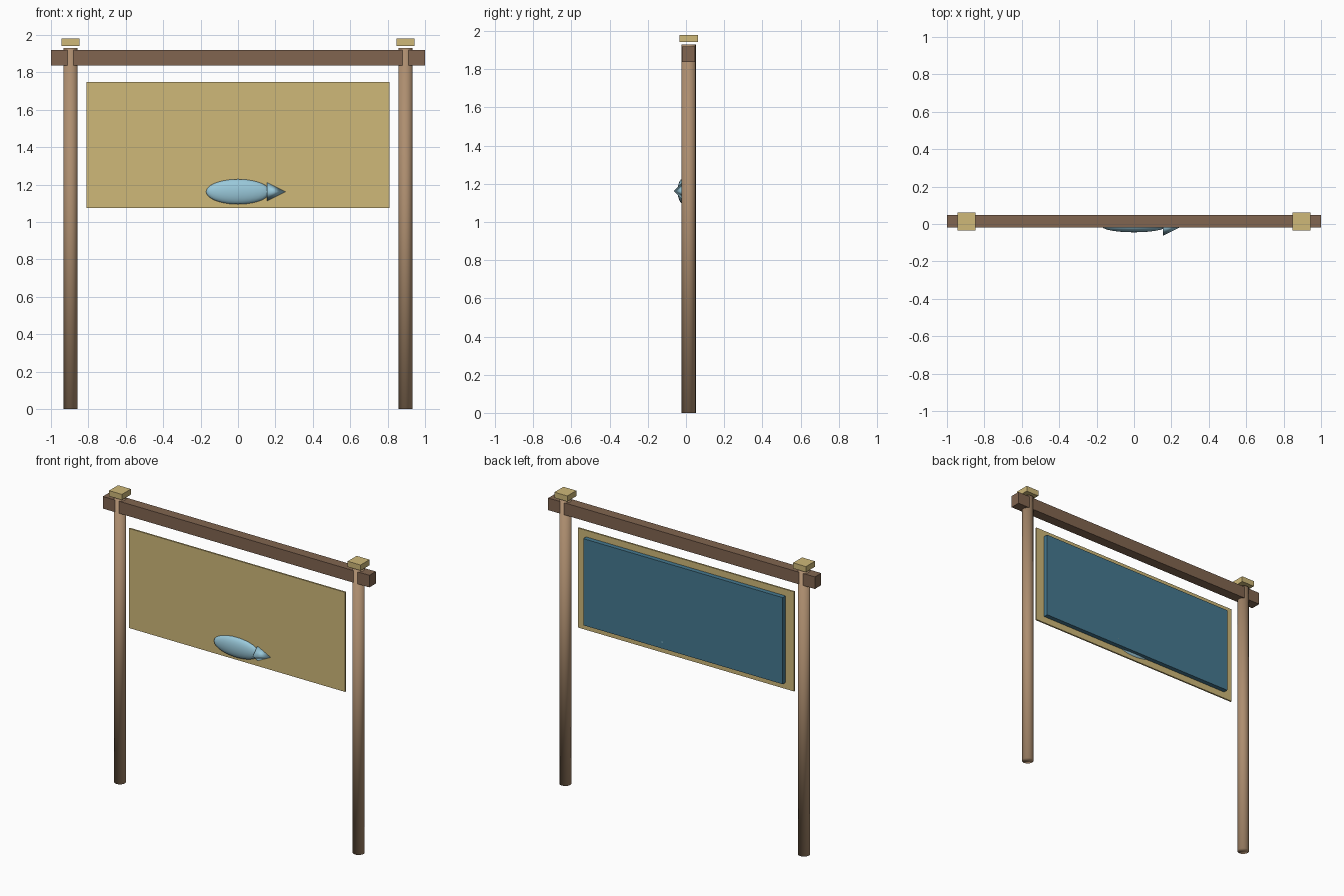
import bpy
from math import pi

if "Cube" in bpy.data.objects:
    bpy.data.objects.remove(bpy.data.objects["Cube"])

YC = 0.014  # centre line of the frame


def material(name, rgb):
    m = bpy.data.materials.new(name)
    m.diffuse_color = (*rgb, 1)
    m.use_nodes = True
    m.node_tree.nodes["Principled BSDF"].inputs["Base Color"].default_value = m.diffuse_color
    return m


POST = material("post_wood", (0.42, 0.27, 0.16))
BEAM = material("beam_wood", (0.22, 0.13, 0.08))
TAN = material("tan_board", (0.62, 0.48, 0.19))
BLUE = material("deep_blue", (0.06, 0.19, 0.28))
PALE = material("pale_blue", (0.32, 0.58, 0.70))


def finish(name, mat, smooth=False):
    o = bpy.context.object
    o.name = name
    o.data.materials.append(mat)
    if smooth:
        bpy.ops.object.shade_smooth()
    return o


def box(name, mat, x, y, z):
    """Box from (min, max) ranges on each axis."""
    bpy.ops.mesh.primitive_cube_add(size=1, location=[sum(r) / 2 for r in (x, y, z)])
    bpy.context.object.scale = [r[1] - r[0] for r in (x, y, z)]
    bpy.ops.object.transform_apply(location=False, rotation=False, scale=True)
    return finish(name, mat)


# Posts with square caps
for side, sx in (("left", -0.895), ("right", 0.895)):
    bpy.ops.mesh.primitive_cylinder_add(vertices=16, radius=0.0375, depth=1.93,
                                        location=(sx, YC, 0.965))
    finish(side + "_post", POST, True)
    box(side + "_cap", TAN, (sx - 0.048, sx + 0.048),
        (YC - 0.048, YC + 0.048), (1.942, 1.98))

# Top beam
box("top_beam", BEAM, (-1, 1), (YC - 0.034, YC + 0.034), (1.838, 1.92))

# Sign: thin front board with a thicker blue backing panel
box("front_board", TAN, (-0.811, 0.811), (-0.01, 0.001), (1.075, 1.75))
box("back_panel", BLUE, (-0.748, 0.748), (-0.003, 0.032), (1.119, 1.706))

# Fish ornament: flattened body and pointed tail
bpy.ops.mesh.primitive_uv_sphere_add(segments=24, ring_count=12, radius=1,
                                     location=(0, -0.0135, 1.162))
bpy.context.object.scale = (0.171, 0.031, 0.067)
bpy.ops.object.transform_apply(location=False, rotation=False, scale=True)
finish("fish_body", PALE, True)
bpy.ops.mesh.primitive_cone_add(vertices=4, radius1=0.05, radius2=0, depth=0.1,
                                location=(0.205, -0.0135, 1.162), rotation=(0, pi / 2, 0))
finish("fish_tail", PALE, True)
